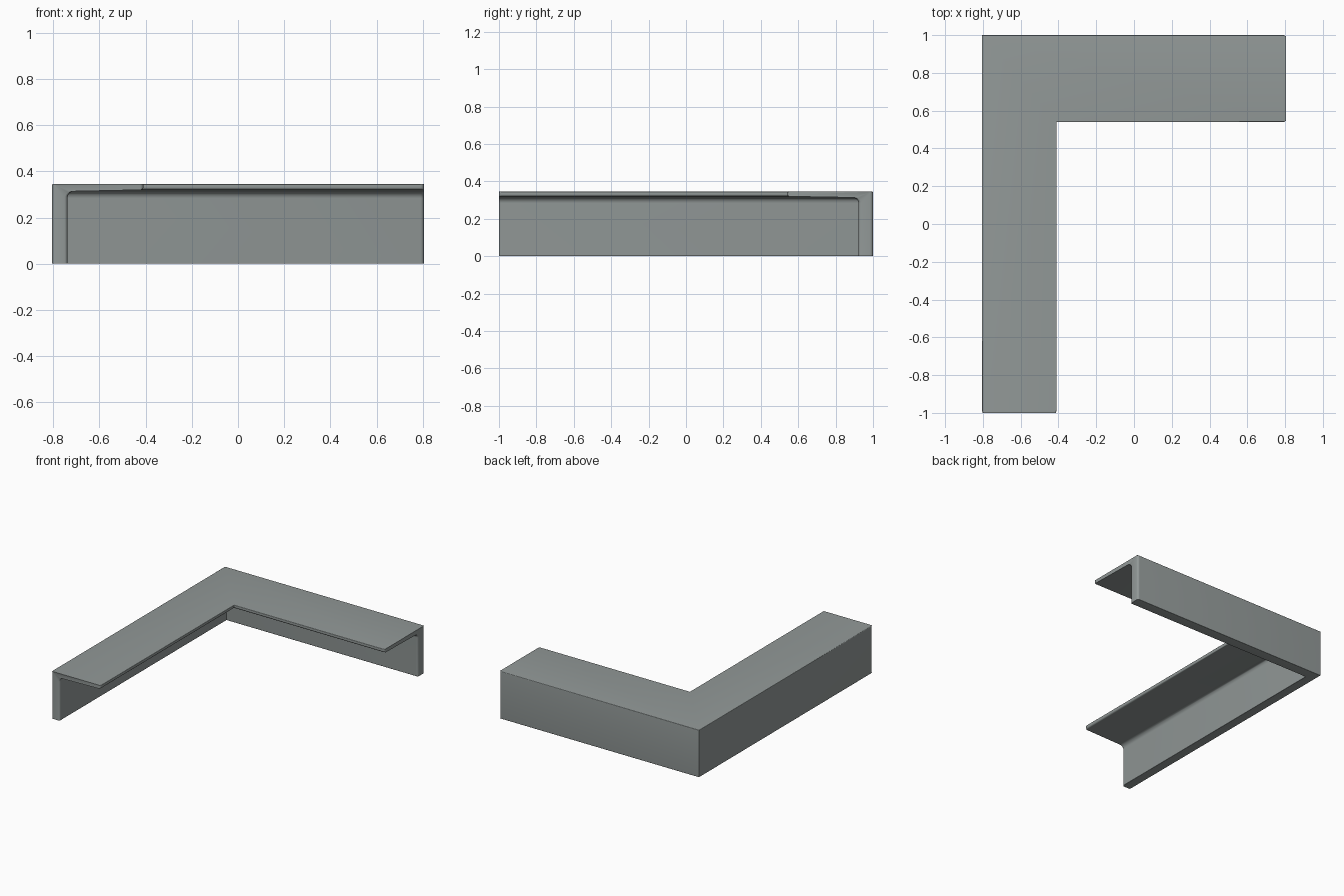
import bpy, bmesh, math
from mathutils import Vector

cube = bpy.data.objects.get("Cube")
if cube:
    bpy.data.objects.remove(cube, do_unlink=True)

LEFT, BACK = -0.805, 1.0          # outer corner
SCALE_X, SCALE_Y = 0.92, 1.07     # arm widths differ slightly
END_RADIUS, STEPS = 0.015, 4

grey = bpy.data.materials.new("matte_grey")
grey.use_nodes = True
grey.diffuse_color = (0.29, 0.32, 0.315, 1)
shader = next(n for n in grey.node_tree.nodes if n.type == "BSDF_PRINCIPLED")
shader.inputs["Base Color"].default_value = grey.diffuse_color
shader.inputs["Roughness"].default_value = 0.6


def rounded(corners, segments=5):
    """Round each (u, z, radius) corner of a closed profile."""
    out = []
    for i, (u, z, r) in enumerate(corners):
        p = Vector((u, z))
        a = (Vector(corners[i - 1][:2]) - p).normalized()
        b = (Vector(corners[(i + 1) % len(corners)][:2]) - p).normalized()
        half = a.angle(b) / 2
        centre = p + (a + b).normalized() * r / math.sin(half)
        start = p + a * r / math.tan(half) - centre
        end = p + b * r / math.tan(half) - centre
        for k in range(segments + 1):
            v = start.lerp(end, k / segments).normalized() * r
            # centre to arc is outward on convex corners, inward on the fillet
            turn = a.x * b.y - a.y * b.x
            normal = v.normalized() * (1 if turn > 0 else -1)
            out.append((centre + v, normal))
    return out


# Cross-section: thick wall with a thin overhanging lip
profile = rounded([
    (0, 0, 0.004), (0, 0.345, 0.005), (0.43, 0.345, 0.004),
    (0.43, 0.32, 0.011), (0.073, 0.313, 0.03), (0.073, 0, 0.004),
])

bm = bmesh.new()


def ring(place, inset=0.0):
    verts = []
    for p, n in profile:
        u = p.x - n.x * inset
        verts.append(bm.verts.new(place(LEFT + u * SCALE_X, BACK - u * SCALE_Y, p.y)))
    return verts


# Stations along the mitred path, with rounded vertical edges at both free ends
arc = [(END_RADIUS * (1 - math.sin(t)), END_RADIUS * (1 - math.cos(t)))
       for t in (math.pi / 2 * k / STEPS for k in range(STEPS, -1, -1))]
rings = [ring(lambda x, y, z, s=s: (x, -1 + s, z), i) for s, i in arc]
rings.append(ring(lambda x, y, z: (x, y, z)))
rings += [ring(lambda x, y, z, s=s: (-LEFT - s, y, z), i) for s, i in reversed(arc)]

n = len(profile)
for a, b in zip(rings, rings[1:]):
    for j in range(n):
        k = (j + 1) % n
        bm.faces.new((a[j], a[k], b[k], b[j]))
bm.faces.new(rings[0])
bm.faces.new(rings[-1])
bmesh.ops.recalc_face_normals(bm, faces=bm.faces[:])

mesh = bpy.data.meshes.new("corner_shelf")
bm.to_mesh(mesh)
bm.free()
mesh.materials.append(grey)
shelf = bpy.data.objects.new("corner_shelf", mesh)
bpy.context.collection.objects.link(shelf)
bpy.context.view_layer.objects.active = shelf
shelf.select_set(True)
bpy.ops.object.shade_smooth_by_angle(angle=math.radians(35))
